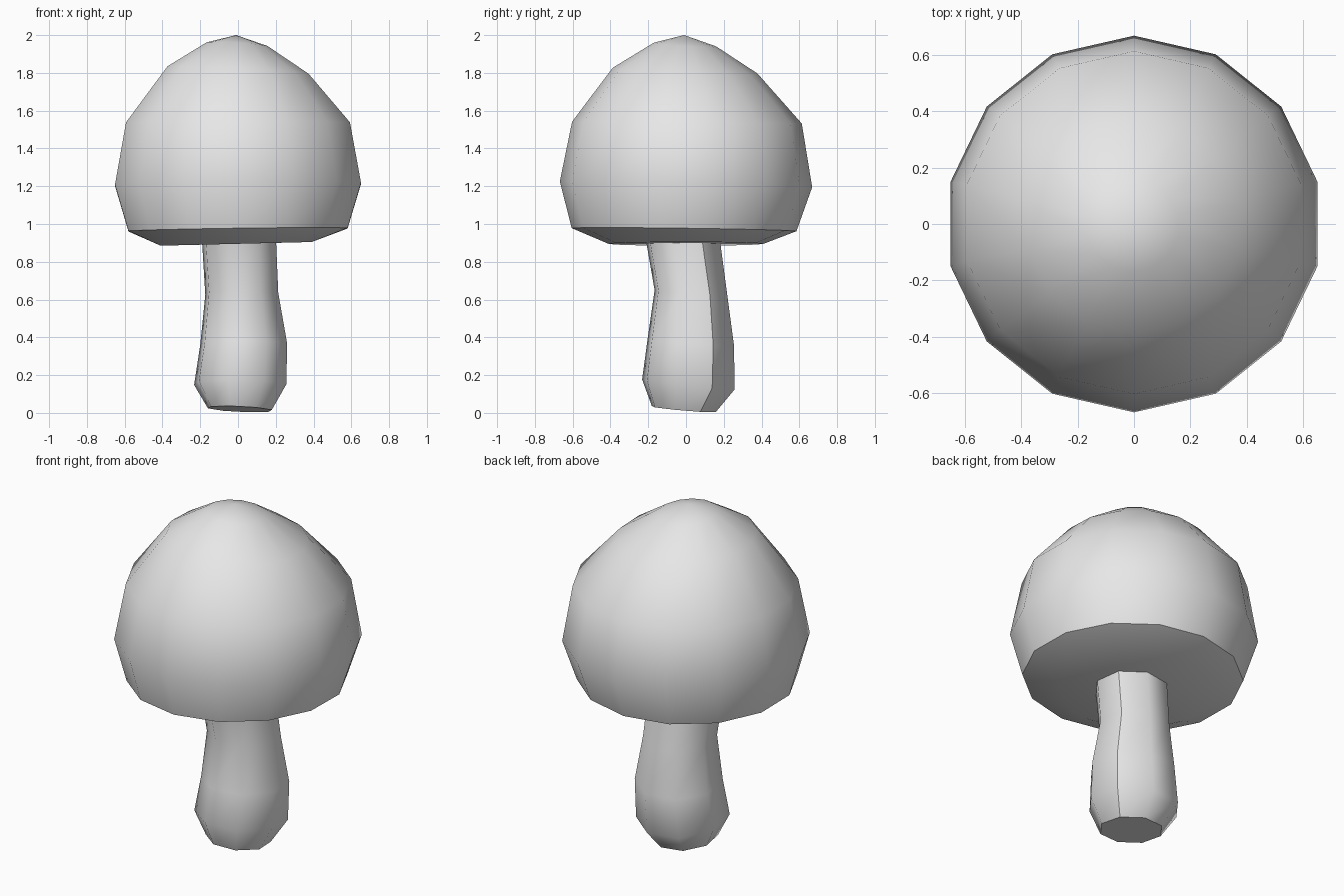
import bpy, bmesh
from math import sin, cos, tau, radians

cube = bpy.data.objects.get("Cube")
if cube:
    bpy.data.objects.remove(cube, do_unlink=True)

grey = bpy.data.materials.new("plain_grey")
grey.use_nodes = True
grey.diffuse_color = (0.8, 0.8, 0.8, 1)
grey.node_tree.nodes["Principled BSDF"].inputs["Base Color"].default_value = (0.8, 0.8, 0.8, 1)


def lathe(name, sides, start, rings, sharp_rings, bottom=None, top=None, seams=()):
    """Loft leaning rings (z, radius, centre x, centre y, lean x, lean y), bottom to top."""
    bm = bmesh.new()
    loops = []
    for z, r, cx, cy, lx, ly in rings:
        angles = [radians(start) + tau * i / sides for i in range(sides)]
        loops.append([bm.verts.new((cx + r * cos(a), cy + r * sin(a),
                                    z + lx * cos(a) + ly * sin(a))) for a in angles])
    for low, high in zip(loops, loops[1:]):
        for i in range(sides):
            j = (i + 1) % sides
            bm.faces.new((low[i], low[j], high[j], high[i]))
    # Close each end with a fan to a point, or with one flat polygon
    for loop, point in ((loops[0][::-1], bottom), (loops[-1], top)):
        if point:
            tip = bm.verts.new(point)
            for i in range(sides):
                bm.faces.new((loop[i], loop[(i + 1) % sides], tip))
        else:
            bm.faces.new(loop)
    for f in bm.faces:
        f.smooth = True
    # Hard rims and hard lengthwise seams
    for k in sharp_rings:
        for i in range(sides):
            bm.edges.get((loops[k][i], loops[k][(i + 1) % sides])).smooth = False
    for i in seams:
        for low, high in zip(loops, loops[1:]):
            bm.edges.get((low[i], high[i])).smooth = False
    bmesh.ops.recalc_face_normals(bm, faces=bm.faces)
    mesh = bpy.data.meshes.new(name)
    bm.to_mesh(mesh)
    bm.free()
    mesh.materials.append(grey)
    obj = bpy.data.objects.new(name, mesh)
    bpy.context.collection.objects.link(obj)
    return obj


# Domed cap with a hard lower rim and shallow underside
lathe("mushroom_cap", 14, 90, [
    (0.895, 0.41, -0.01, 0, 0.01, 0),
    (0.97, 0.595, 0, -0.01, 0.008, -0.008),
    (1.21, 0.668, 0, 0, 0.005, -0.015),
    (1.537, 0.608, 0, 0.005, 0, -0.005),
    (1.812, 0.383, 0, -0.005, -0.02, -0.015),
    (1.95, 0.165, -0.005, -0.005, -0.01, -0.01),
], sharp_rings=[1], bottom=(0, 0, 0.895), top=(-0.01, -0.01, 2.0))

# Slightly crooked, bulging stem
lathe("mushroom_stem", 8, 30, [
    (0.02, 0.175, 0.01, -0.012, -0.008, -0.015),
    (0.15, 0.253, 0.012, 0.012, -0.005, -0.027),
    (0.365, 0.238, 0.03, 0.025, 0, -0.015),
    (0.63, 0.2, 0.02, 0.027, 0, -0.02),
    (0.92, 0.203, 0.005, -0.017, 0, 0),
], sharp_rings=[0, 4], seams=[0])
